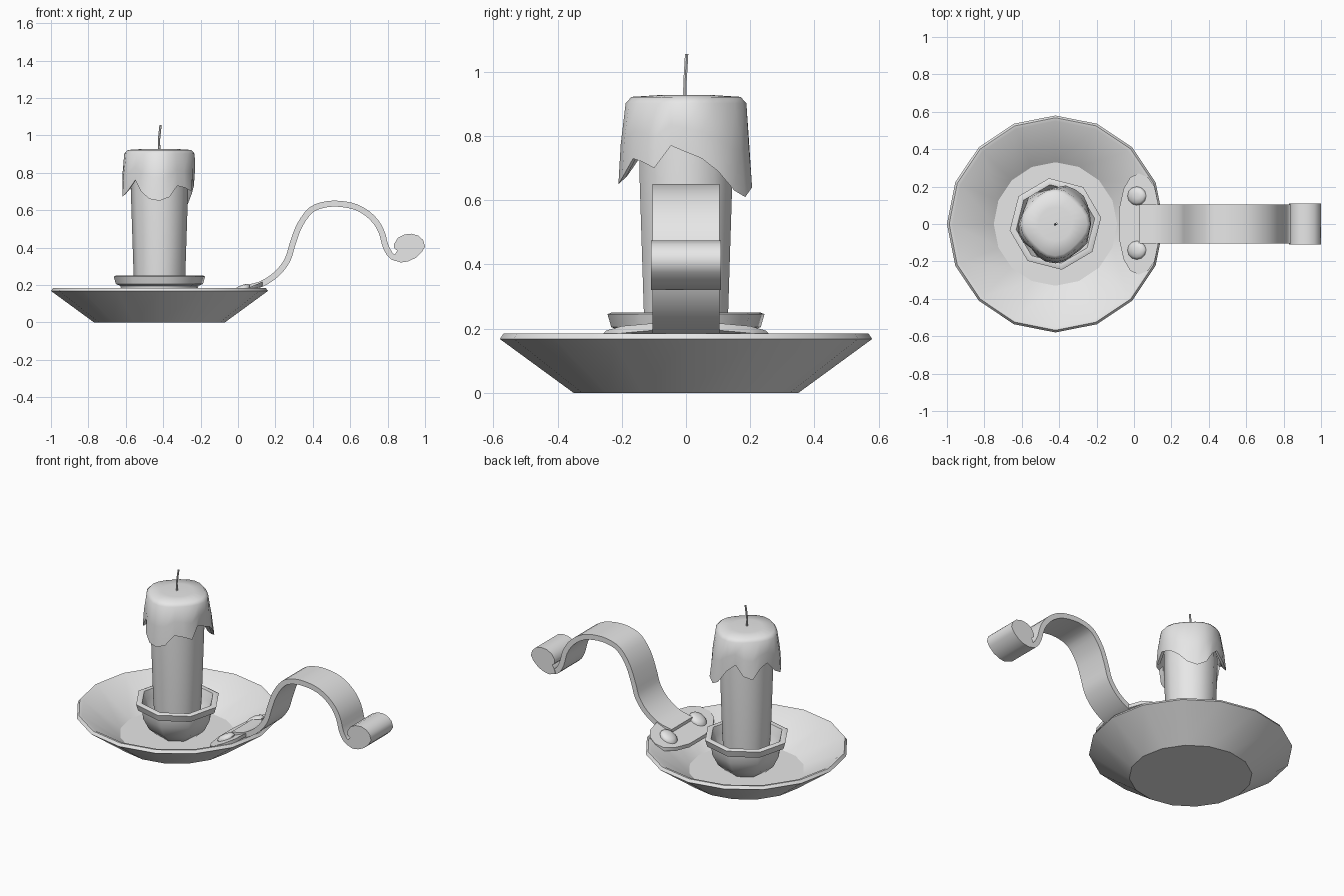
import bpy, bmesh, math
from mathutils import Vector

cube = bpy.data.objects.get("Cube")
if cube:
    bpy.data.objects.remove(cube, do_unlink=True)

grey = bpy.data.materials.new("plain grey")
grey.use_nodes = True
grey.diffuse_color = (0.8, 0.8, 0.8, 1)
grey.node_tree.nodes["Principled BSDF"].inputs["Base Color"].default_value = (0.8, 0.8, 0.8, 1)

CX = -0.42  # axis of dish and candle


def finish(name, bm, angle=50):
    bmesh.ops.recalc_face_normals(bm, faces=bm.faces[:])
    mesh = bpy.data.meshes.new(name)
    bm.to_mesh(mesh)
    bm.free()
    mesh.materials.append(grey)
    obj = bpy.data.objects.new(name, mesh)
    bpy.context.collection.objects.link(obj)
    bpy.ops.object.select_all(action="DESELECT")
    obj.select_set(True)
    bpy.context.view_layer.objects.active = obj
    bpy.ops.object.shade_smooth_by_angle(angle=math.radians(angle))
    return obj


def skin(bm, rings):
    """Bridge closed rings of points and cap both ends."""
    loops = [[bm.verts.new(p) for p in ring] for ring in rings]
    for a, b in zip(loops, loops[1:]):
        n = len(a)
        for i in range(n):
            bm.faces.new((a[i], a[(i + 1) % n], b[(i + 1) % n], b[i]))
    bm.faces.new(loops[0][::-1])
    bm.faces.new(loops[-1])


def circle(r, z, sides, turn=0, x=CX, y=0):
    step = math.tau / sides
    return [(x + r * math.cos(i * step + turn), y + r * math.sin(i * step + turn), z)
            for i in range(sides)]


def lathe(name, profile, sides, turn=0, angle=50):
    bm = bmesh.new()
    skin(bm, [circle(r, z, sides, turn) for r, z in profile])
    return finish(name, bm, angle)


def extrude_y(name, outline, half):
    bm = bmesh.new()
    skin(bm, [[(x, y, z) for x, z in outline] for y in (-half, half)])
    return finish(name, bm)


def smooth_path(points, steps=3):
    """Catmull-Rom interpolation through the points."""
    pts = [Vector(p) for p in points]
    pts = [2 * pts[0] - pts[1]] + pts + [2 * pts[-1] - pts[-2]]
    out = []
    for a, b, c, d in zip(pts, pts[1:], pts[2:], pts[3:]):
        for k in range(steps):
            t = k / steps
            out.append(0.5 * (2 * b + (c - a) * t + (2 * a - 5 * b + 4 * c - d) * t ** 2
                              + (3 * b - a - 3 * c + d) * t ** 3))
    return out + [pts[-2]]


# Dish, candle cup and candle
lathe("dish", [(0.35, 0), (0.58, 0.168), (0.568, 0.185), (0.55, 0.182), (0.33, 0.03)], 16, angle=35)
lathe("candle_cup", [(0.11, 0.025), (0.17, 0.08), (0.205, 0.15), (0.21, 0.195), (0.235, 0.205),
                     (0.247, 0.245), (0.235, 0.25), (0.212, 0.248), (0.195, 0.2),
                     (0.17, 0.12), (0.1, 0.06)], 8, math.radians(8))
lathe("candle", [(0.125, 0.055), (0.138, 0.25), (0.153, 0.7), (0.15, 0.9)], 10)

# Melted wax with an uneven dripping hem
hem = [.75, .73, .69, .63, .61, .64, .72, .76, .70, .68, .74, .76,
       .70, .67, .70, .76, .70, .66, .65, .67, .73, .72, .70, .77]
bm = bmesh.new()
n = len(hem)


def wax_ring(radius, height):
    ring = []
    for i, h in enumerate(hem):
        a = i * math.tau / n
        r = radius(h, i)
        ring.append((CX + r * math.cos(a), r * math.sin(a), height(h)))
    return ring


def hem_radius(h, i):
    return 0.213 - 0.25 * max(0, h - 0.64)


def top_radius(h, i):
    return 0.18 + 0.008 * math.cos(i * math.tau / 6)


skin(bm, [
    wax_ring(lambda h, i: 0.148, lambda h: 0.86),
    wax_ring(lambda h, i: hem_radius(h, i) - 0.022, lambda h: h + 0.02),
    wax_ring(hem_radius, lambda h: h),
    wax_ring(lambda h, i: 0.5 * (hem_radius(h, i) + top_radius(h, i)) + 0.004,
             lambda h: 0.5 * (h + 0.9)),
    wax_ring(top_radius, lambda h: 0.902),
    wax_ring(lambda h, i: top_radius(h, i) - 0.018, lambda h: 0.922),
    wax_ring(lambda h, i: 0.09, lambda h: 0.927),
])
finish("melted_wax", bm)

# Wick, leaning slightly
bm = bmesh.new()
skin(bm, [circle(0.006, z, 6, 0, CX + dx, dy) for z, dx, dy in
          ((0.92, 0, -0.004), (0.97, -0.003, -0.003), (1.02, 0.002, 0), (1.056, 0.006, 0.002))])
finish("wick", bm)

# Handle strip, swept with constant thickness
path = smooth_path([(0.03, 0.182), (0.125, 0.205), (0.21, 0.262), (0.265, 0.335), (0.292, 0.42),
                    (0.33, 0.52), (0.39, 0.6), (0.46, 0.629), (0.54, 0.634), (0.635, 0.615),
                    (0.715, 0.562), (0.765, 0.49), (0.79, 0.405), (0.825, 0.352), (0.88, 0.338)])
upper, lower = [], []
for i, p in enumerate(path):
    t = (path[min(i + 1, len(path) - 1)] - path[max(i - 1, 0)]).normalized()
    side = Vector((-t.y, t.x)) * 0.016
    upper.append(p + side)
    lower.append(p - side)
bm = bmesh.new()
skin(bm, [[(a.x, -0.105, a.y), (a.x, 0.105, a.y), (b.x, 0.105, b.y), (b.x, -0.105, b.y)]
          for a, b in zip(upper, lower)])
finish("handle_strip", bm)

# Rolled end of the handle
extrude_y("handle_roll", [(0.83, 0.335), (0.87, 0.32), (0.91, 0.326), (0.95, 0.345), (0.982, 0.375),
                          (1.0, 0.405), (0.99, 0.44), (0.965, 0.463), (0.93, 0.474), (0.89, 0.47),
                          (0.855, 0.452), (0.835, 0.42), (0.835, 0.398), (0.852, 0.383),
                          (0.842, 0.37)], 0.109)


# Mounting plate, tilted with the dish wall
def plate_z(x):
    return 0.162 + 0.42 * x


half = [(-0.08, 0.08), (-0.055, 0.19), (-0.02, 0.25), (0.025, 0.27),
        (0.075, 0.25), (0.11, 0.2), (0.13, 0.105)]
outline = half + [(x, -y) for x, y in reversed(half)]
bm = bmesh.new()
skin(bm, [[(x, y, plate_z(x) + dz) for x, y in outline] for dz in (-0.022, 0)])
finish("mounting_plate", bm)

# Domed rivets
for name, y in (("rivet_back", 0.15), ("rivet_front", -0.14)):
    bm = bmesh.new()
    rings = []
    for r, dz in ((0.05, -0.01), (0.05, 0.008), (0.038, 0.022), (0.015, 0.028)):
        rings.append([(px, py, plate_z(px) + dz) for px, py, _ in circle(r, 0, 12, 0, 0.015, y)])
    skin(bm, rings)
    finish(name, bm)
